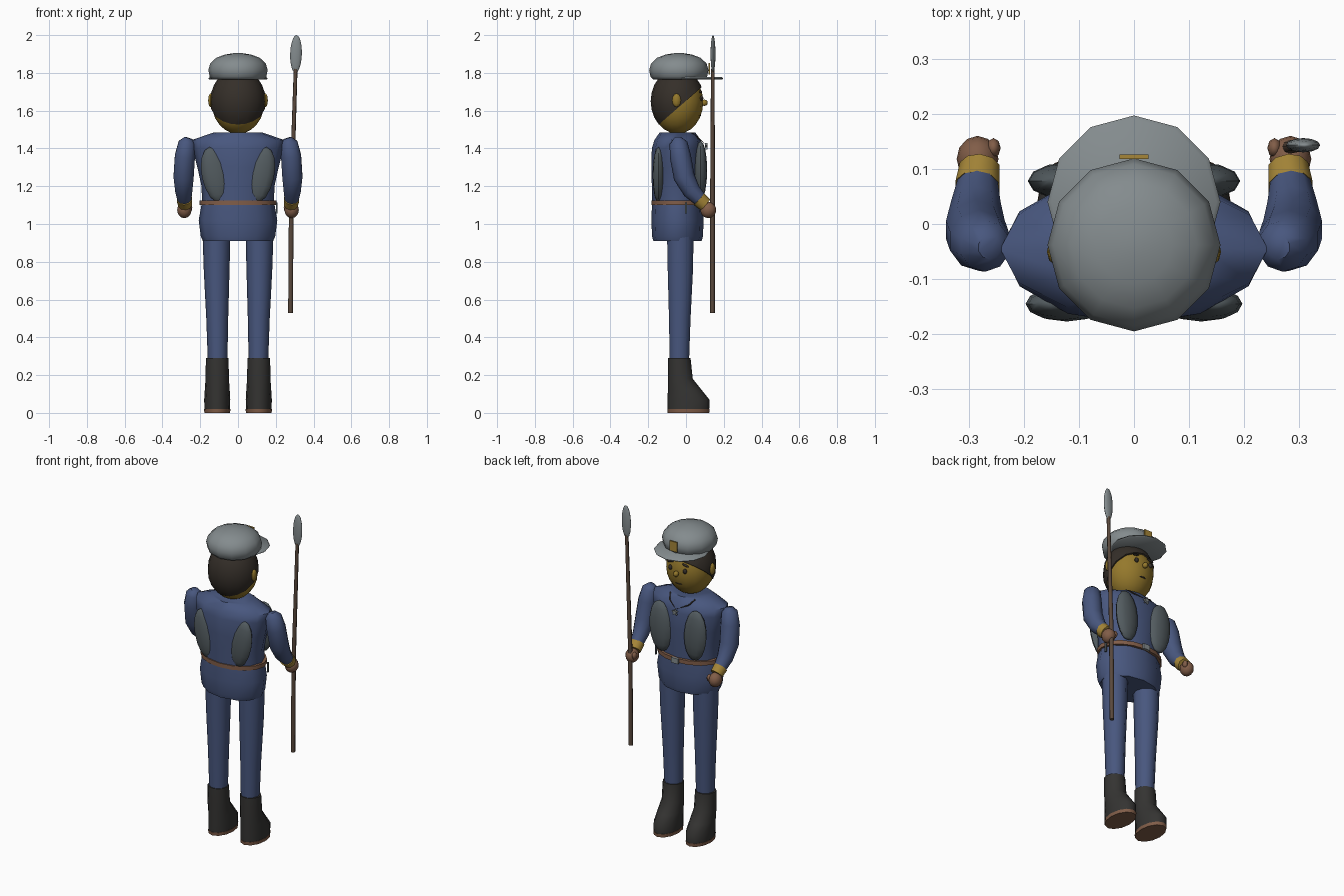
import bpy, bmesh, math
from mathutils import Vector, Matrix

if "Cube" in bpy.data.objects:
    bpy.data.objects.remove(bpy.data.objects["Cube"])


def mat(name, *rgb):
    m = bpy.data.materials.new(name)
    m.diffuse_color = (*rgb, 1)
    m.use_nodes = True
    m.node_tree.nodes["Principled BSDF"].inputs["Base Color"].default_value = m.diffuse_color
    return m


NAVY = mat("navy", .065, .095, .21)
SKIN = mat("skin", .30, .19, .025)
HAIR = mat("hair", .035, .028, .022)
BOOT = mat("boot", .035, .034, .032)
LEATHER = mat("leather", .22, .11, .065)
CAP = mat("cap", .23, .26, .27)
PAD = mat("pad", .085, .105, .115)
WOOD = mat("wood", .10, .065, .045)
GOLD = mat("gold", .38, .24, .04)


def finish(bm, name, m, angle=50):
    bmesh.ops.recalc_face_normals(bm, faces=bm.faces)
    me = bpy.data.meshes.new(name)
    bm.to_mesh(me)
    bm.free()
    ob = bpy.data.objects.new(name, me)
    bpy.context.collection.objects.link(ob)
    me.materials.append(m)
    bpy.ops.object.select_all(action='DESELECT')
    ob.select_set(True)
    bpy.context.view_layer.objects.active = ob
    bpy.ops.object.shade_smooth_by_angle(angle=math.radians(angle))
    return ob


def skin_rings(bm, rings):
    loops = [[bm.verts.new(p) for p in r] for r in rings]
    n = len(loops[0])
    for a, b in zip(loops, loops[1:]):
        for i in range(n):
            j = (i + 1) % n
            bm.faces.new((a[i], a[j], b[j], b[i]))
    bm.faces.new(loops[0][::-1])
    bm.faces.new(loops[-1])


def loft(name, rings, m, n=10):
    """Stacked ellipses given as (cx, cy, z, rx, ry)."""
    bm = bmesh.new()
    t = [math.tau * i / n for i in range(n)]
    skin_rings(bm, [[(cx + rx * math.cos(a), cy + ry * math.sin(a), z) for a in t]
                    for cx, cy, z, rx, ry in rings])
    return finish(bm, name, m)


def tube(name, pts, m, n=8):
    """Round tube through points given as (x, y, z, r)."""
    bm = bmesh.new()
    c = [Vector(p[:3]) for p in pts]
    rings = []
    for i, p in enumerate(pts):
        d = (c[min(i + 1, len(c) - 1)] - c[max(i - 1, 0)]).normalized()
        u = d.cross(Vector((1, 0, 0))).normalized()
        v = d.cross(u)
        rings.append([c[i] + p[3] * (u * math.cos(k * math.tau / n) + v * math.sin(k * math.tau / n))
                      for k in range(n)])
    skin_rings(bm, rings)
    return finish(bm, name, m)


def ball(name, loc, rad, m, tilt=0, u=12, v=8, cut=None):
    bm = bmesh.new()
    bmesh.ops.create_uvsphere(bm, u_segments=u, v_segments=v, radius=1)
    mx = Matrix.Translation(loc) @ Matrix.Rotation(tilt, 4, 'Y') @ Matrix.Diagonal((*rad, 1))
    bmesh.ops.transform(bm, matrix=mx, verts=bm.verts)
    if cut:
        bmesh.ops.bisect_plane(bm, geom=bm.verts[:] + bm.edges[:] + bm.faces[:],
                               plane_co=cut[0], plane_no=cut[1], clear_outer=True)
        bmesh.ops.holes_fill(bm, edges=[e for e in bm.edges if e.is_boundary])
    return finish(bm, name, m)


def box(name, loc, size, m):
    bm = bmesh.new()
    bmesh.ops.create_cube(bm, size=1, matrix=Matrix.Translation(loc) @ Matrix.Diagonal((*size, 1)))
    return finish(bm, name, m, 30)


# limbs and paired parts, mirrored by sign
for s, side in ((-1, "left"), (1, "right")):
    x = s * .11
    loft(side + "_sole", [(x, .013, 0, .068, .11), (x, .013, .02, .07, .112)], LEATHER, 12)
    loft(side + "_boot", [(x, .013, .02, .068, .11), (x, .013, .07, .069, .111),
                          (x, -.006, .12, .066, .09), (x, -.03, .18, .062, .066),
                          (x, -.035, .29, .06, .059)], BOOT, 12)
    loft(side + "_leg", [(s * .108, -.035, .28, .052, .054), (s * .11, -.033, .5, .058, .06),
                         (s * .113, -.03, .75, .068, .07), (s * .114, -.03, .95, .074, .074)], NAVY, 10)
    # sleeve, cuff, hand
    tube(side + "_sleeve", [(s * .262, -.042, 1.455, .022), (s * .27, -.04, 1.43, .047),
                            (s * .281, -.03, 1.36, .056), (s * .288, -.01, 1.25, .056),
                            (s * .287, .03, 1.175, .047), (s * .283, .082, 1.122, .036)], NAVY, 10)
    tube(side + "_cuff", [(s * .284, .068, 1.132, .042), (s * .28, .102, 1.102, .038)], GOLD, 10)
    ball(side + "_hand", (s * .284, .118, 1.074), (.038, .042, .043), LEATHER)
    ball(side + "_thumb", (s * .255, .138, 1.085), (.013, .018, .022), LEATHER, u=8, v=6)
    # chest and back pads
    ball(side + "_chest_pad", (s * .118, .078, 1.285), (.075, .034, .155), PAD, s * .06)
    ball(side + "_back_pad", (s * .122, -.145, 1.26), (.07, .032, .15), PAD, s * .2)
    # facial features
    ball(side + "_ear", (s * .145, -.05, 1.655), (.013, .023, .036), SKIN, u=8, v=6)
    ball(side + "_eye", (s * .05, .082, 1.665), (.013, .01, .015), HAIR, u=8, v=6)
    ball(side + "_eyebrow", (s * .052, .078, 1.70), (.024, .008, .006), HAIR, s * .2, 8, 6)

# jacket
loft("jacket_skirt", [(0, -.045, .91, .186, .128), (0, -.045, .935, .197, .135), (0, -.045, 1.02, .208, .138),
                      (0, -.045, 1.11, .192, .135)], NAVY, 12)
loft("jacket_body", [(0, -.045, 1.1, .19, .133), (0, -.045, 1.2, .193, .136), (0, -.045, 1.3, .215, .138),
                     (0, -.045, 1.4, .24, .136), (0, -.045, 1.445, .243, .122),
                     (0, -.045, 1.485, .128, .094)], NAVY, 12)
loft("belt", [(0, -.04, 1.1, .204, .143), (0, -.04, 1.125, .204, .143)], LEATHER, 16)
box("buckle", (0, .106, 1.112), (.045, .012, .032), CAP)
box("belt_hook", (.205, .0, 1.085), (.008, .012, .06), PAD)

# head and hair
ball("head", (0, -.045, 1.645), (.14, .136, .168), SKIN, u=16, v=12)
ball("hair", (0, -.045, 1.65), (.147, .142, .172), HAIR, u=16, v=12,
     cut=((0, .09, 1.73), (0, .656, -.755)))
ball("nose", (0, .097, 1.642), (.016, .018, .017), SKIN, u=8, v=6)
ball("mouth", (0, .072, 1.575), (.025, .008, .005), HAIR, u=8, v=6)

# cap
loft("cap_crown", [(0, -.038, z, r, r) for z, r in
                   ((1.765, .135), (1.78, .15), (1.815, .157), (1.85, .147),
                    (1.88, .115), (1.897, .07), (1.905, .02))], CAP, 12)
loft("cap_brim", [(0, .04, 1.764, .15, .15), (0, .04, 1.77, .157, .157), (0, .04, 1.778, .15, .15)], CAP, 12)
box("cap_badge", (0, .122, 1.822), (.052, .008, .06), GOLD)

# necklace and star pendant
tube("necklace", [(-.085, .03, 1.482, .004), (-.065, .066, 1.455, .004), (0, .1, 1.425, .004),
                  (.065, .066, 1.455, .004), (.085, .03, 1.482, .004)], HAIR, 6)
bm = bmesh.new()
star = [(r * math.sin(a), r * math.cos(a)) for a, r in
        ((k * math.pi / 5, .02 if k % 2 == 0 else .009) for k in range(10))]
skin_rings(bm, [[(px, y, 1.41 + pz) for px, pz in star] for y in (.1, .115)])
finish(bm, "star_pendant", CAP, 30)

# spear
tube("spear_shaft", [(.278, .14, .53, .0125), (.282, .14, 1.1, .0125), (.305, .142, 1.82, .01)], WOOD, 8)
ball("spear_head", (.307, .143, 1.9), (.031, .013, .1), CAP, .03, 12, 10)
